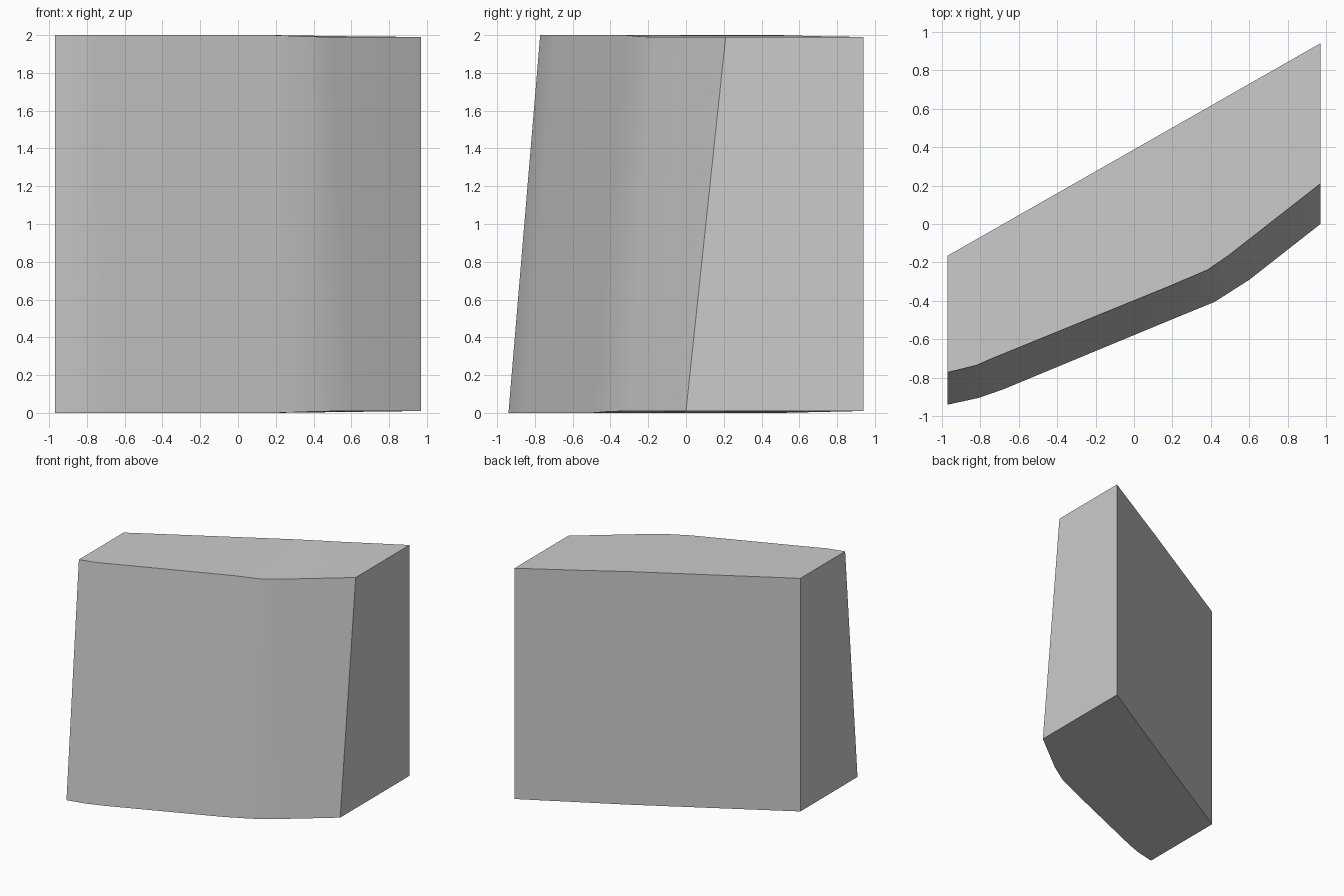
import bpy, bmesh, math

if "Cube" in bpy.data.objects:
    bpy.data.objects.remove(bpy.data.objects["Cube"])

# Columns along the curved front: bottom x, y; top x, y; end drop in z
columns = [
    (-0.97, -0.94, -0.97, -0.772, 0.0),
    (-0.81, -0.905, -0.82, -0.735, 0.0),
    (-0.68, -0.86, -0.74, -0.70, 0.0),
    (0.20, -0.495, 0.18, -0.325, 0.0),
    (0.42, -0.405, 0.38, -0.24, 0.008),
    (0.60, -0.29, 0.49, -0.165, 0.01),
    (0.97, 0.0, 0.97, 0.21, 0.01),
]


def back_y(x):
    """Straight back plane."""
    return -0.165 + (x + 0.97) * 1.105 / 1.94


# Leaning block: each column gives front bottom, front top, back top, back bottom
bm = bmesh.new()
rings = []
for bx, by, tx, ty, drop in columns:
    low, high = drop, 2.0 - drop
    back_drop = 0.01 * max(0.0, (bx - 0.2) / 0.77)
    points = [(bx, by, low), (tx, ty, high),
              (tx, back_y(tx), 2.0 - back_drop), (bx, back_y(bx), back_drop)]
    rings.append([bm.verts.new(p) for p in points])

for a, b in zip(rings, rings[1:]):
    for i in range(4):
        j = (i + 1) % 4
        bm.faces.new((a[i], b[i], b[j], a[j]))
bm.faces.new(rings[0])
bm.faces.new(rings[-1][::-1])
bmesh.ops.recalc_face_normals(bm, faces=bm.faces)

mesh = bpy.data.meshes.new("leaning_block")
bm.to_mesh(mesh)
bm.free()
block = bpy.data.objects.new("leaning_block", mesh)
bpy.context.collection.objects.link(block)

# Single grey colour
grey = bpy.data.materials.new("mid grey")
grey.diffuse_color = (0.6, 0.6, 0.6, 1.0)
grey.use_nodes = True
grey.node_tree.nodes["Principled BSDF"].inputs["Base Color"].default_value = grey.diffuse_color
mesh.materials.append(grey)

# Smooth front, sharp outer edges
bpy.context.view_layer.objects.active = block
block.select_set(True)
bpy.ops.object.shade_smooth_by_angle(angle=math.radians(30))
